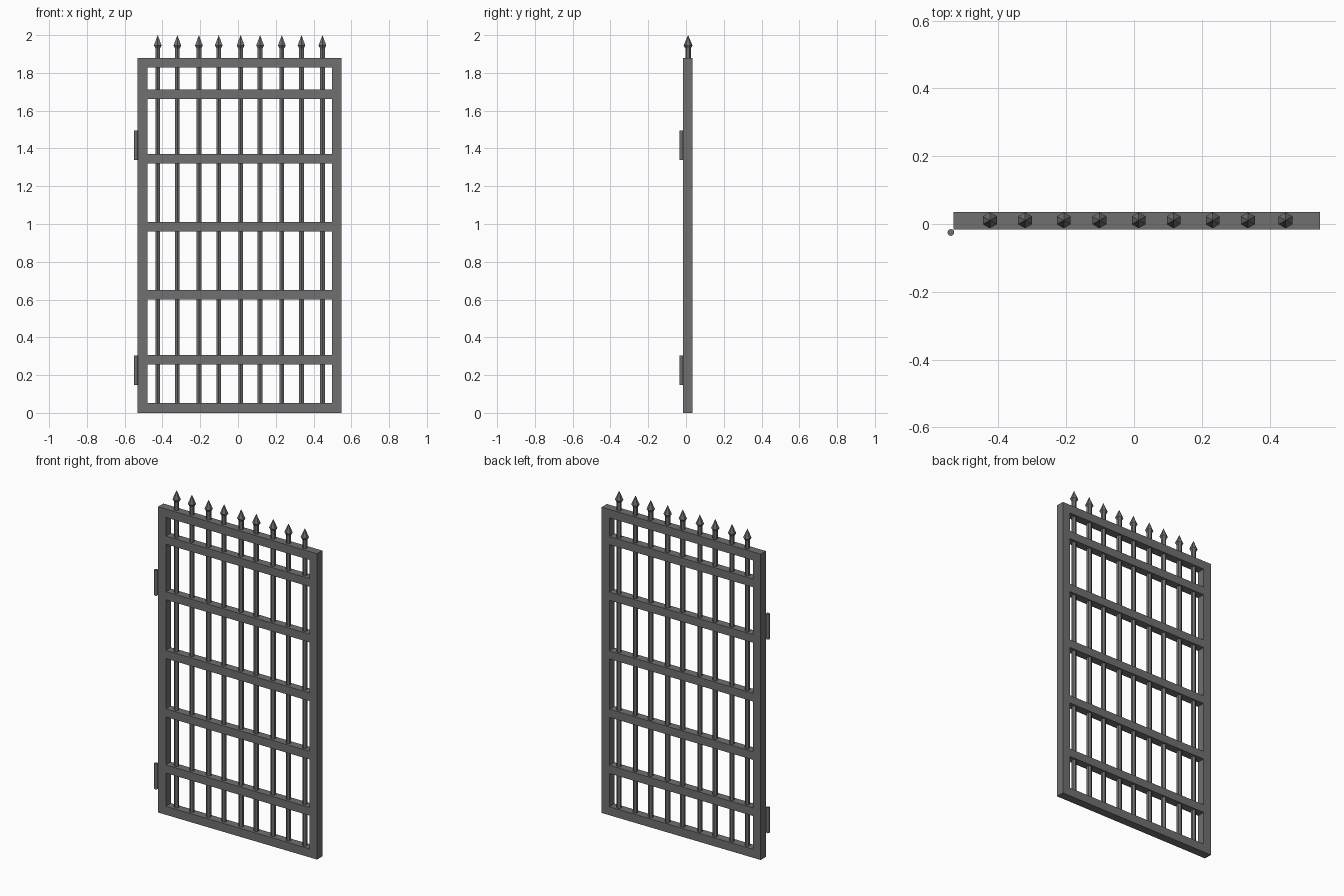
import bpy, bmesh
from math import sin, cos, pi

if "Cube" in bpy.data.objects:
    bpy.data.objects.remove(bpy.data.objects["Cube"])

iron = bpy.data.materials.new("dark_iron")
iron.diffuse_color = (0.16, 0.16, 0.16, 1)
iron.use_nodes = True
iron.node_tree.nodes["Principled BSDF"].inputs["Base Color"].default_value = iron.diffuse_color


def make_object(name, bm):
    bmesh.ops.recalc_face_normals(bm, faces=bm.faces)
    mesh = bpy.data.meshes.new(name)
    bm.to_mesh(mesh)
    bm.free()
    mesh.materials.append(iron)
    obj = bpy.data.objects.new(name, mesh)
    bpy.context.collection.objects.link(obj)
    return obj


def box(name, x0, x1, y0, y1, z0, z1):
    bm = bmesh.new()
    bmesh.ops.create_cube(bm, size=1)
    for v in bm.verts:
        v.co = ((x0 + x1) / 2 + v.co.x * (x1 - x0),
                (y0 + y1) / 2 + v.co.y * (y1 - y0),
                (z0 + z1) / 2 + v.co.z * (z1 - z0))
    return make_object(name, bm)


def turned(name, x, y, profile, sides):
    """Faceted solid of revolution from (radius, z) pairs; radius 0 gives a tip."""
    bm = bmesh.new()
    rings = []
    for r, z in profile:
        n = sides if r > 0 else 1
        rings.append([bm.verts.new((x + r * sin(2 * pi * i / sides),
                                    y + r * cos(2 * pi * i / sides), z))
                      for i in range(n)])
    for a, b in zip(rings, rings[1:]):
        for i in range(sides):
            j = (i + 1) % sides
            if len(b) == 1:
                bm.faces.new((a[i], a[j], b[0]))
            else:
                bm.faces.new((a[i], a[j], b[j], b[i]))
    for ring in (rings[0], rings[-1]):
        if len(ring) > 1:
            bm.faces.new(ring)
    return make_object(name, bm)


Y0, Y1 = -0.016, 0.035
LEFT, RIGHT, TOP, W = -0.532, 0.549, 1.88, 0.052

# Outer frame: one solid ring
bm = bmesh.new()
outer = [(LEFT, 0), (RIGHT, 0), (RIGHT, TOP), (LEFT, TOP)]
inner = [(LEFT + W, W), (RIGHT - W, W), (RIGHT - W, TOP - W), (LEFT + W, TOP - W)]
o0, o1, i0, i1 = [[bm.verts.new((x, y, z)) for x, z in loop]
                  for loop in (outer, inner) for y in (Y0, Y1)]
for k in range(4):
    m = (k + 1) % 4
    for a, b in ((o0, i0), (o1, i1), (o0, o1), (i0, i1)):
        bm.faces.new((a[k], a[m], b[m], b[k]))
make_object("frame", bm)

# Horizontal rails between the stiles
for z in (0.281, 0.626, 0.985, 1.346, 1.688):
    box("cross_rail", LEFT + W - 0.002, RIGHT - W + 0.002,
        Y0 + 0.001, Y1 - 0.001, z - 0.025, z + 0.025)

# Upright bars with spear tips
for x in (-0.425, -0.321, -0.207, -0.102, 0.014, 0.117, 0.232, 0.336, 0.447):
    turned("bar", x, 0.011, [(0.0145, 0.02), (0.0145, 1.945)], 6)
    turned("spear_tip", x, 0.011, [(0.0145, 1.93), (0.0235, 1.945), (0.0, 2.0)], 6)

# Hinge pins on the left stile
for z in (0.148, 1.338):
    turned("hinge_pin", -0.540, -0.025, [(0.01, z), (0.01, z + 0.157)], 12)
